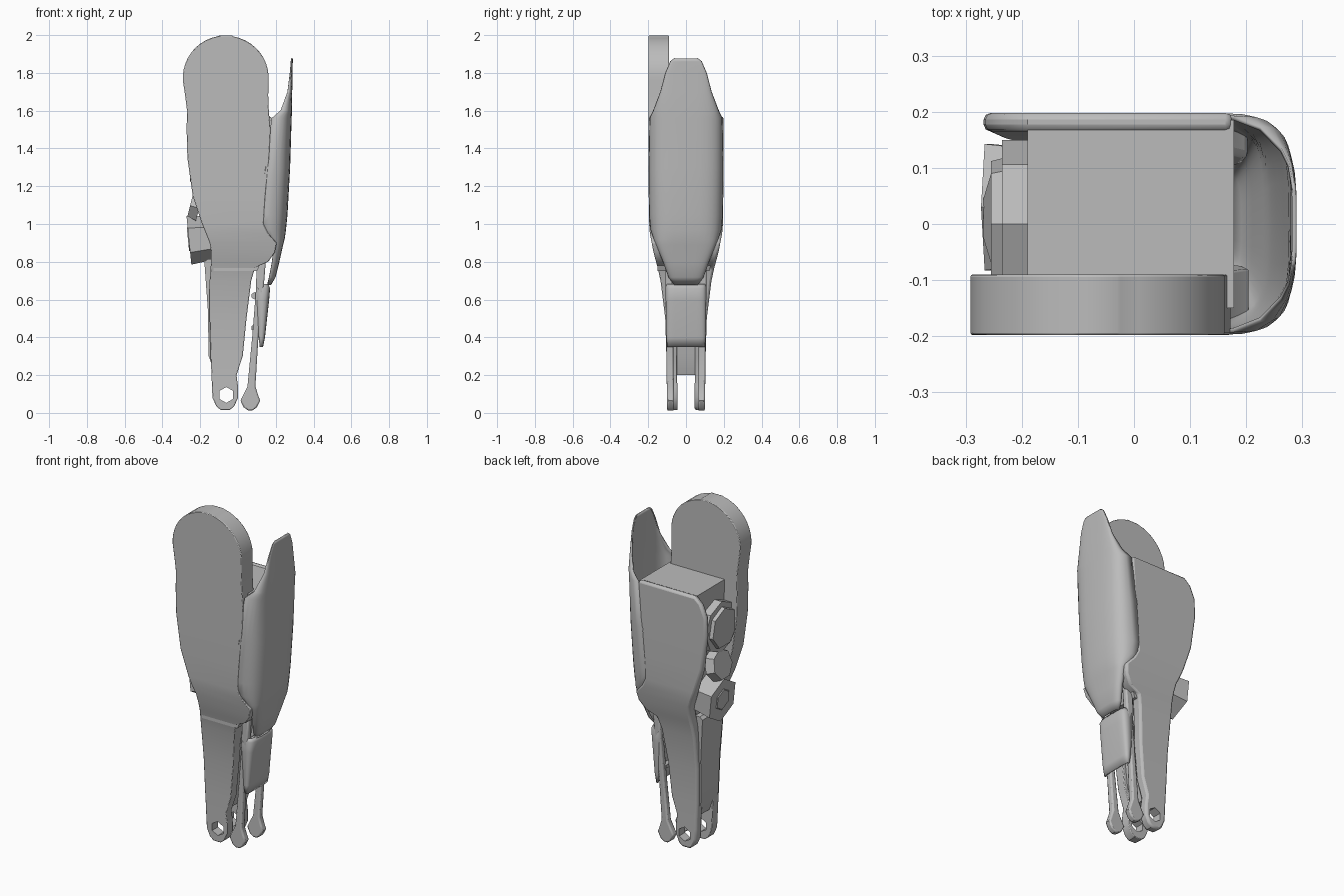
import bpy, bmesh, math
from mathutils import Vector

if "Cube" in bpy.data.objects:
    bpy.data.objects.remove(bpy.data.objects["Cube"])

grey = bpy.data.materials.new("plain grey")
grey.use_nodes = True
grey.diffuse_color = (0.5, 0.5, 0.5, 1)
grey.node_tree.nodes["Principled BSDF"].inputs["Base Color"].default_value = (0.5, 0.5, 0.5, 1)


def finish(name, bm, bevel=0, smooth=True):
    bmesh.ops.recalc_face_normals(bm, faces=bm.faces)
    me = bpy.data.meshes.new(name)
    bm.to_mesh(me)
    bm.free()
    ob = bpy.data.objects.new(name, me)
    bpy.context.collection.objects.link(ob)
    me.materials.append(grey)
    if bevel:
        m = ob.modifiers.new("Bevel", "BEVEL")
        m.width, m.segments, m.limit_method = bevel, 2, "ANGLE"
        m.angle_limit = math.radians(50)
    if smooth:
        bpy.context.view_layer.objects.active = ob
        ob.select_set(True)
        bpy.ops.object.shade_smooth_by_angle(angle=math.radians(35))
        ob.select_set(False)
    return ob


def skin(rings, closed):
    """Bridge a list of equal point rings; closed rings get end caps."""
    bm = bmesh.new()
    vs = [[bm.verts.new(p) for p in r] for r in rings]
    n = len(rings[0])
    for a, b in zip(vs, vs[1:]):
        for i in range(n if closed else n - 1):
            j = (i + 1) % n
            bm.faces.new((a[i], a[j], b[j], b[i]))
    if closed:
        bm.faces.new(vs[0])
        bm.faces.new(vs[-1])
    return bm


def lerp(table, z):
    for (z0, v0), (z1, v1) in zip(table, table[1:]):
        if z <= z1:
            return v0 + (v1 - v0) * max(0, z - z0) / (z1 - z0)
    return table[-1][1]


def slab(name, rows, y_in, y_out, side, bevel):
    """Side plate: rows of (z, left x, right x), thickness given by two y tables."""
    rings = []
    for z, l, r in rows:
        a, b = side * lerp(y_in, z), side * lerp(y_out, z)
        rings.append([(l, a, z), (r, a, z), (r, b, z), (l, b, z)])
    return finish(name, skin(rings, True), bevel)


def curved_panel(name, rows, thick, power=0.6):
    """Open shell bulging toward +x: rows of (z, edge x, outer x, half width)."""
    rings = []
    for z, edge, outer, w in rows:
        ring = []
        for i in range(17):
            t = math.pi * (i / 16 - 0.5)
            s, c = math.sin(t), max(0, math.cos(t))
            y = math.copysign(abs(s) ** power, s) * w
            ring.append((edge + (outer - edge) * c ** power, y, z))
        rings.append(ring)
    ob = finish(name, skin(rings, False))
    m = ob.modifiers.new("Solidify", "SOLIDIFY")
    m.thickness, m.offset = thick, 0
    return ob


def drum(name, centre, axis, depth, r1, r2, sides, bevel=0):
    bm = bmesh.new()
    bmesh.ops.create_cone(bm, cap_ends=True, segments=sides, radius1=r1, radius2=r2, depth=depth)
    ob = finish(name, bm, bevel, False)
    ob.rotation_euler = Vector(axis).to_track_quat("Z", "Y").to_euler()
    ob.location = centre
    return ob


# Side plates: shared outline, tapering from the wide body into the fork
outline = [(.015, -.09, -.045), (.035, -.115, -.02), (.08, -.135, 0), (.14, -.138, 0),
           (.2, -.14, -.008), (.3, -.145, .025), (.5, -.15, .045), (.7, -.15, .07),
           (.77, -.145, .09), (.8, -.142, .16), (.85, -.142, .195), (.9, -.15, .205),
           (.95, -.17, .16), (1.0, -.19, .135), (1.15, -.24, .145), (1.35, -.268, .165)]
outer = [(0, .1), (.4, .105), (.6, .115), (.75, .145), (.85, .172), (.97, .195), (1.2, .198)]
inner_front = [(0, .045), (.6, .05), (1.0, .09)]
inner_back = [(0, .045), (.6, .05), (1.0, .14), (1.3, .165)]

lobe = [(1.5, -.272, .172), (1.6, -.27, .163), (1.68, -.28, .16)]
for i in range(12):
    a = math.radians(-5 + 8.4 * i)
    lobe.append((1.775 + .222 * math.sin(a), -.068 - .224 * math.cos(a), -.068 + .23 * math.cos(a)))
lobe[-1] = (1.997, -.1, -.03)
crown = [(1.46, -.265, .17), (1.53, -.235, .175), (1.57, -.19, .175)]

front = slab("front_plate", outline + lobe, inner_front, outer, -1, .018)
back = slab("back_plate", outline + crown, inner_back, outer, 1, .012)

# Pivot holes through the fork ends
hole = drum("pivot_hole_cutter", (-.062, 0, .095), (0, 1, 0), .6, .042, .042, 6)
hole.hide_render = True
hole.hide_viewport = True
hole.display_type = "WIRE"
for ob in (front, back):
    m = ob.modifiers.new("Pivot hole", "BOOLEAN")
    m.object, m.solver = hole, "EXACT"

# Solid core between the plates, and the shank above the fork
core = [(.75, -.13, .1), (.9, -.13, .17), (1.0, -.15, .125), (1.2, -.175, .13),
        (1.4, -.185, .16), (1.565, -.19, .178)]
core_y = [(.75, .125), (1.0, .17), (1.2, .185)]
slab("body_core", core, [(0, -.15), (1, -.15)], core_y, 1, 0)
shank = [(.2, -.12, -.03), (.3, -.155, .005), (.55, -.16, .03), (.8, -.178, .07), (.815, -.16, .07)]
slab("shank", shank, [(0, -.07), (.8, -.1)], [(0, .07), (.8, .1)], 1, 0)

# Large curved guard on the +x side
guard = [(.68, .155, .172), (.72, .165, .195), (.8, .18, .215), (.89, .19, .235),
         (.92, .165, .243), (.97, .125, .25), (1.05, .115, .258), (1.3, .145, .272),
         (1.56, .178, .28), (1.6, .225, .282), (1.7, .262, .283), (1.8, .275, .285),
         (1.86, .28, .286), (1.875, .282, .286)]
widths = [.06, .09, .118, .155, .168, .185, .192, .194, .189, .17, .132, .106, .08, .06]
curved_panel("side_guard", [g + (w,) for g, w in zip(guard, widths)], .008)

# Small lower panel with its crossbars
curved_panel("lower_panel", [(.35, .115, .128, .095), (.4, .11, .138, .1), (.6, .1, .16, .103),
                             (.66, .1, .165, .103), (.68, .105, .155, .098)], .01, .35)
for z in (.45, .62):
    drum("panel_crossbar", (.09, 0, z), (0, 1, 0), .17, .02, .02, 6)

# Paired struts with flattened round ends
strut = [(.012, .055, .075), (.03, .03, .1), (.065, .012, .118), (.09, .025, .108),
         (.14, .05, .092), (.4, .075, .108), (.65, .095, .135), (.84, .1, .15)]
for side, label in ((-1, "front"), (1, "back")):
    slab(label + "_strut", strut, [(0, .062), (.84, .075)], [(0, .1), (.84, .11)], side, .008)

# Faceted drums and cover in the open -x side
drum("upper_drum_collar", (-.2, .0, 1.33), (-1, 0, 0), .07, .15, .15, 8)
drum("upper_drum", (-.225, .0, 1.33), (-1, 0, 0), .06, .13, .115, 7)
drum("middle_cover", (-.225, .01, 1.11), (-1, 0, .25), .05, .1, .085, 7)
drum("lower_drum", (-.2, .03, .92), (-1, 0, -.1), .12, .115, .13, 6)
drum("lower_drum_cap", (-.25, .03, .92), (-1, 0, -.1), .03, .09, .06, 6)
